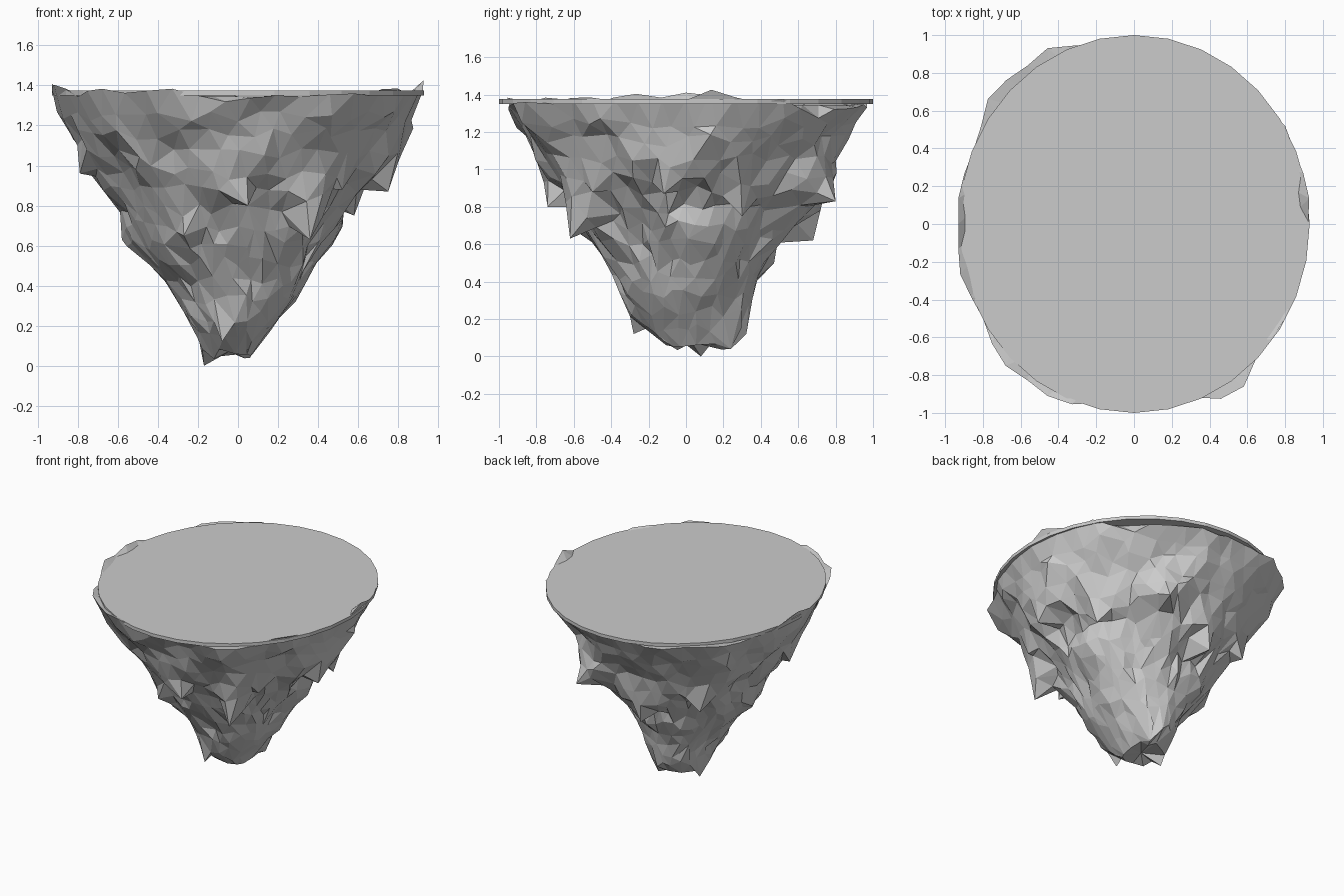
import bpy, bmesh, math, random
from mathutils import Vector, noise

if "Cube" in bpy.data.objects:
    bpy.data.objects.remove(bpy.data.objects["Cube"])

random.seed(7)

# Flat elliptical ground slab
bpy.ops.mesh.primitive_cylinder_add(vertices=32, radius=1, depth=0.025, location=(0, 0, 1.3625))
slab = bpy.context.object
slab.name = "ground_slab"
slab.scale = (0.93, 1.0, 1)

# Rock silhouette: z, radius towards -x, +x, -y, +y
PROFILE = [
    (0.05, 0.15, 0.07, 0.10, 0.22), (0.12, 0.19, 0.12, 0.22, 0.30),
    (0.20, 0.21, 0.19, 0.28, 0.34), (0.40, 0.36, 0.32, 0.36, 0.38),
    (0.60, 0.51, 0.43, 0.47, 0.49), (0.80, 0.60, 0.54, 0.62, 0.65),
    (1.00, 0.74, 0.70, 0.75, 0.75), (1.20, 0.86, 0.84, 0.87, 0.86),
    (1.34, 0.92, 0.91, 0.95, 0.97)]

# Ragged rim lumps: angle, angular width, outward growth, lift
LUMPS = [(-58, 10, 0.12, 0.02), (-114, 10, 0.08, 0.03), (-134, 11, 0.08, 0.02),
         (138, 10, 0.09, 0.02), (118, 9, 0.08, 0.02), (10, 11, 0.03, 0.07),
         (178, 16, 0.03, 0.05), (-163, 9, 0.03, 0.04), (-34, 7, 0.03, 0.03),
         (30, 6, 0.03, 0.03), (-90, 10, 0.0, -0.03), (55, 20, 0.0, -0.03)]

# Hanging rock teeth: tip position and reach
TEETH = [((0.36, -0.62, 0.63), 0.28), ((0.75, -0.12, 0.87), 0.30), ((0.58, 0.30, 0.75), 0.24),
         ((0.35, 0.80, 0.83), 0.28), ((-0.10, 0.68, 0.62), 0.28), ((0.05, -0.74, 0.80), 0.22),
         ((-0.79, -0.10, 0.96), 0.26), ((-0.58, 0.05, 0.63), 0.24), ((-0.27, -0.56, 0.65), 0.22),
         ((-0.17, 0.08, 0.0), 0.16), ((0.06, 0.24, 0.04), 0.16), ((-0.08, -0.28, 0.12), 0.18),
         ((-0.50, 0.55, 0.75), 0.22), ((0.52, -0.50, 0.88), 0.22)]


def radii(z):
    for a, b in zip(PROFILE, PROFILE[1:]):
        if z <= b[0]:
            t = max(0, (z - a[0]) / (b[0] - a[0]))
            return [p + (q - p) * t for p, q in zip(a[1:], b[1:])]
    return PROFILE[-1][1:]


def rock_point(ang, z, scale=1):
    xl, xr, yf, yb = radii(z)
    c, s = math.cos(ang), math.sin(ang)
    return Vector((c * (xr if c > 0 else xl) * scale, s * (yb if s > 0 else yf) * scale, z))


# Rock body: jittered rings, thinned to an irregular low-poly skin
COLS, ROWS = 46, 14
bm = bmesh.new()
rings = []
for i in range(ROWS + 2):
    z = 0.06 + 1.28 * min(i, ROWS) / ROWS
    ring = []
    for j in range(COLS):
        a = math.tau * (j + 0.5 * (i % 2)) / COLS
        grow, lift = 0.0, 0.0
        for la, w, g, l in LUMPS:
            d = (math.degrees(a) - la + 180) % 360 - 180
            k = math.exp(-(d / w) ** 2)
            grow += g * k
            lift += l * k
        if i < ROWS:
            a += random.uniform(-0.04, 0.04)
            fade = max(0, (z - 0.7) / 0.64)
            p = rock_point(a, z + random.uniform(-0.03, 0.03), 1 + grow * fade)
            n = noise.noise(p * 4.0) * 0.07 + random.uniform(-0.022, 0.022)
            out = Vector((p.x, p.y, 0)).normalized()
            p += out * n * min(1, 0.35 + z) * (0.5 if z > 1.2 else 1)
        elif i == ROWS:
            p = rock_point(a, z, 1 + grow)
            p.z += lift + random.uniform(-0.01, 0.025)
        else:
            p = rock_point(a, 1.345, 0.94)
        ring.append(bm.verts.new(p))
    rings.append(ring)
for i, (lo, hi) in enumerate(zip(rings, rings[1:])):
    for j in range(COLS):
        k = (j + 1) % COLS
        if i % 2 == 0:
            tris = ((lo[j], lo[k], hi[j]), (lo[k], hi[k], hi[j]))
        else:
            tris = ((lo[j], hi[k], hi[j]), (lo[j], lo[k], hi[k]))
        for t in tris:
            bm.faces.new(t)
tip = bm.verts.new((-0.03, 0.03, 0.08))
for j in range(COLS):
    bm.faces.new((tip, rings[0][(j + 1) % COLS], rings[0][j]))
bmesh.ops.remove_doubles(bm, verts=bm.verts[:], dist=0.055)

# Pull the skin down into pointed teeth
for pos, reach in TEETH:
    target = Vector(pos)
    near = min(bm.verts, key=lambda v: (v.co - target - Vector((0, 0, 0.05))).length)
    shift, origin = target - near.co, near.co.copy()
    for v in bm.verts:
        d = v.co - origin
        below = 2.4 if d.z < 0 else 1.0
        k = max(0, 1 - d.length * below / reach)
        if v is not near and v.co.z < 1.25:
            v.co += Vector((shift.x, shift.y, shift.z * 0.5)) * k
    near.co = target
for v in bm.verts:
    v.co.z = max(v.co.z, 0)
    v.co.x = max(-0.93, min(0.93, v.co.x))
    v.co.y = max(-0.99, min(0.99, v.co.y))
bmesh.ops.recalc_face_normals(bm, faces=bm.faces[:])

mesh = bpy.data.meshes.new("island_rock")
bm.to_mesh(mesh)
bm.free()
rock = bpy.data.objects.new("island_rock", mesh)
bpy.context.collection.objects.link(rock)
